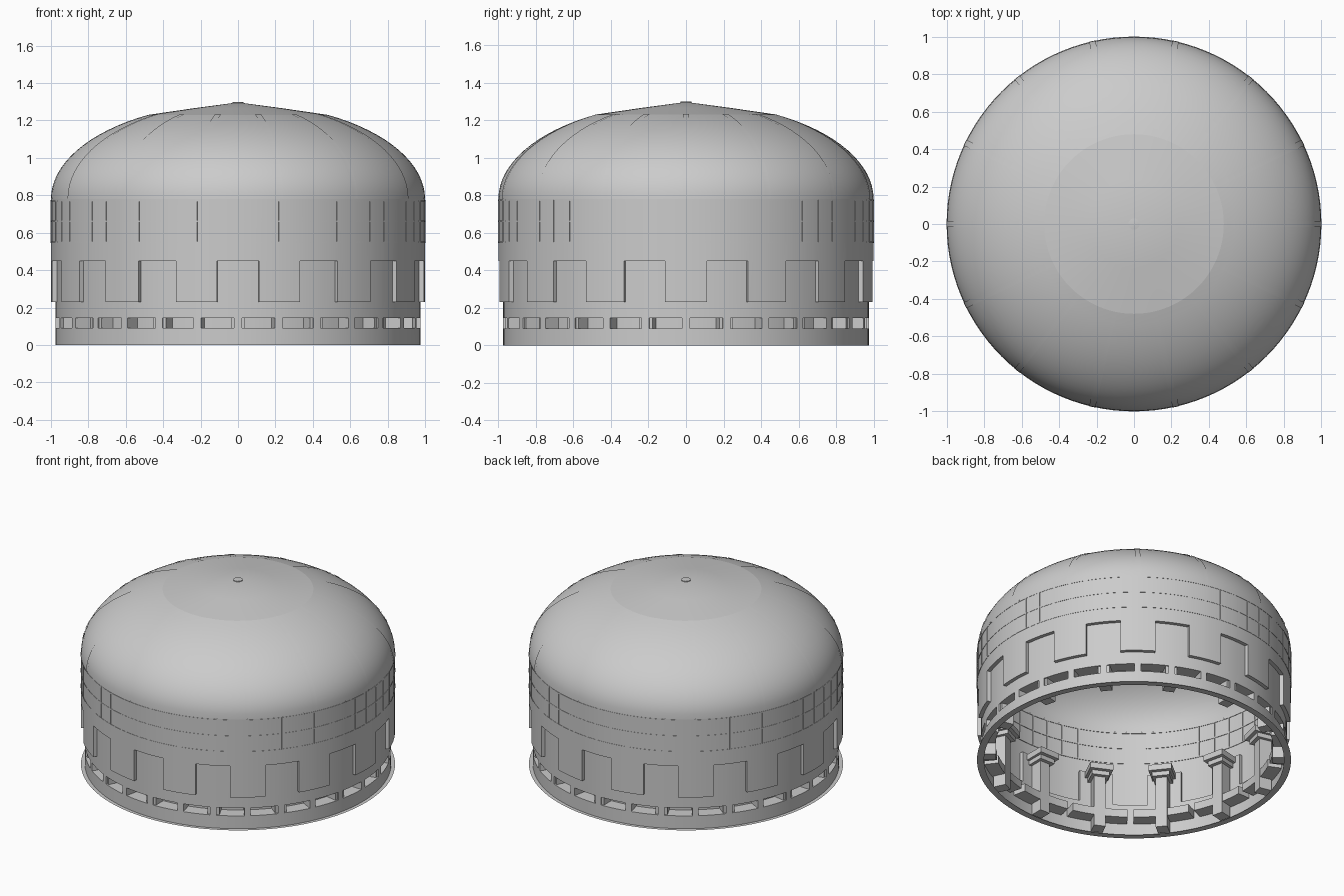
import bpy, bmesh
from math import radians, cos, sin, sqrt, pi

if "Cube" in bpy.data.objects:
    bpy.data.objects.remove(bpy.data.objects["Cube"])

BAYS = 14
STEP = 2 * pi / BAYS
FRONT = -pi / 2


def polar(r, a, z):
    return (r * cos(a), r * sin(a), z)


def finish(bm, name, smooth=True):
    bmesh.ops.remove_doubles(bm, verts=bm.verts, dist=1e-5)
    bmesh.ops.recalc_face_normals(bm, faces=bm.faces)
    me = bpy.data.meshes.new(name)
    bm.to_mesh(me)
    bm.free()
    ob = bpy.data.objects.new(name, me)
    bpy.context.collection.objects.link(ob)
    if smooth:
        bpy.ops.object.select_all(action='DESELECT')
        bpy.context.view_layer.objects.active = ob
        ob.select_set(True)
        bpy.ops.object.shade_smooth_by_angle(angle=radians(30))
    return ob


def quad(bm, *pts):
    bm.faces.new([bm.verts.new(p) for p in pts])


def lathe(bm, profile, n=112):
    for i in range(n):
        a, b = 2 * pi * i / n, 2 * pi * (i + 1) / n
        for (r0, z0), (r1, z1) in zip(profile, profile[1:]):
            pts = [polar(r0, a, z0), polar(r0, b, z0), polar(r1, b, z1)]
            if r1 > 1e-6:
                pts.append(polar(r1, a, z1))
            quad(bm, *pts)


def radial_box(bm, a, r0, r1, width, z0, z1):
    c, s, w = cos(a), sin(a), width / 2
    v = [bm.verts.new((r * c - t * s, r * s + t * c, z))
         for z in (z0, z1) for r, t in ((r0, -w), (r1, -w), (r1, w), (r0, w))]
    for f in ((0, 3, 2, 1), (4, 5, 6, 7), (0, 1, 5, 4),
              (1, 2, 6, 5), (2, 3, 7, 6), (3, 0, 4, 7)):
        bm.faces.new([v[i] for i in f])


# Wall sheet: closed slots low down, alternating tabs hanging from the upper wall
angles = [FRONT + k * STEP / 2 + radians(d)
          for k in range(2 * BAYS) for d in (0, 1.2, 3.81, 180 / 28, 9.05, 11.65)]
levels = [0, 0.09, 0.145, 0.23, 0.45, 0.78]


def wall_radius(i, band):
    half_bay, part = divmod(i % len(angles), 6)
    if band == 1 and 1 <= part <= 4:
        return 0.885
    if band == 3:
        recess = (half_bay % 2 == 0) == (part < 3)
        return 0.975 if recess else 1.0
    return 1.0 if band == 4 else 0.975


bm = bmesh.new()
n = len(angles)
for i in range(n):
    a, b = angles[i], angles[(i + 1) % n]
    for band in range(5):
        z0, z1 = levels[band], levels[band + 1]
        r = wall_radius(i, band)
        quad(bm, polar(r, a, z0), polar(r, b, z0), polar(r, b, z1), polar(r, a, z1))
        side = wall_radius(i + 1, band)
        if side != r:
            quad(bm, polar(r, b, z0), polar(side, b, z0),
                 polar(side, b, z1), polar(r, b, z1))
        if band < 4:
            up = wall_radius(i, band + 1)
            if up != r:
                quad(bm, polar(r, a, z1), polar(r, b, z1),
                     polar(up, b, z1), polar(up, a, z1))
finish(bm, "wall")

# Flat rim on the ground
bm = bmesh.new()
lathe(bm, [(0.955, 0), (1.0, 0)])
finish(bm, "base_rim")

# Dome shell with shallow conical cap
R_CAP, H = 0.48, 0.513


def dome_z(r):
    return 0.78 + H * sqrt(max(0, 1 - r * r))


end = 1.07
curve = [(cos(end * i / 16), 0.78 + H * sin(end * i / 16)) for i in range(17)]
curve[-1] = (R_CAP, dome_z(R_CAP))
bm = bmesh.new()
lathe(bm, curve)
finish(bm, "dome")
bm = bmesh.new()
lathe(bm, [curve[-1], (0.24, 1.265), (0.0, 1.297)])
finish(bm, "roof_cap")

# Small boss at the top
bm = bmesh.new()
lathe(bm, [(0.03, 1.29), (0.03, 1.298), (0.012, 1.3), (0, 1.3)], 24)
finish(bm, "roof_boss")

# Thin ribs following the dome
bm = bmesh.new()
for k in range(BAYS):
    a = k * STEP
    c, s, w = cos(a), sin(a), 0.017
    path = [(r + 0.003 * r, z + 0.002) for r, z in curve]
    for (r0, z0), (r1, z1) in zip(path, path[1:]):
        quad(bm, *[(r * c - t * s, r * s + t * c, z)
                   for r, t, z in ((r0, -w, z0), (r0, w, z0), (r1, w, z1), (r1, -w, z1))])
finish(bm, "dome_ribs")

# Window band: horizontal bands and vertical mullions
bm = bmesh.new()
for z in (0.55, 0.66, 0.772):
    lathe(bm, [(0.997, z - 0.004), (1.002, z - 0.004), (1.002, z + 0.004),
               (0.997, z + 0.004), (0.997, z - 0.004)])
finish(bm, "window_bands")
bm = bmesh.new()
for k in range(56):
    radial_box(bm, FRONT + k * 2 * pi / 56, 0.997, 1.002, 0.01, 0.55, 0.775)
finish(bm, "window_mullions", False)

# Inner posts with stepped capitals, one behind each recess
bm = bmesh.new()
for k in range(BAYS):
    a = FRONT + k * STEP
    radial_box(bm, a, 0.88, 0.965, 0.075, 0.01, 0.37)
    radial_box(bm, a, 0.855, 0.97, 0.115, 0.37, 0.40)
    radial_box(bm, a, 0.83, 0.97, 0.15, 0.40, 0.44)
finish(bm, "inner_posts", False)
